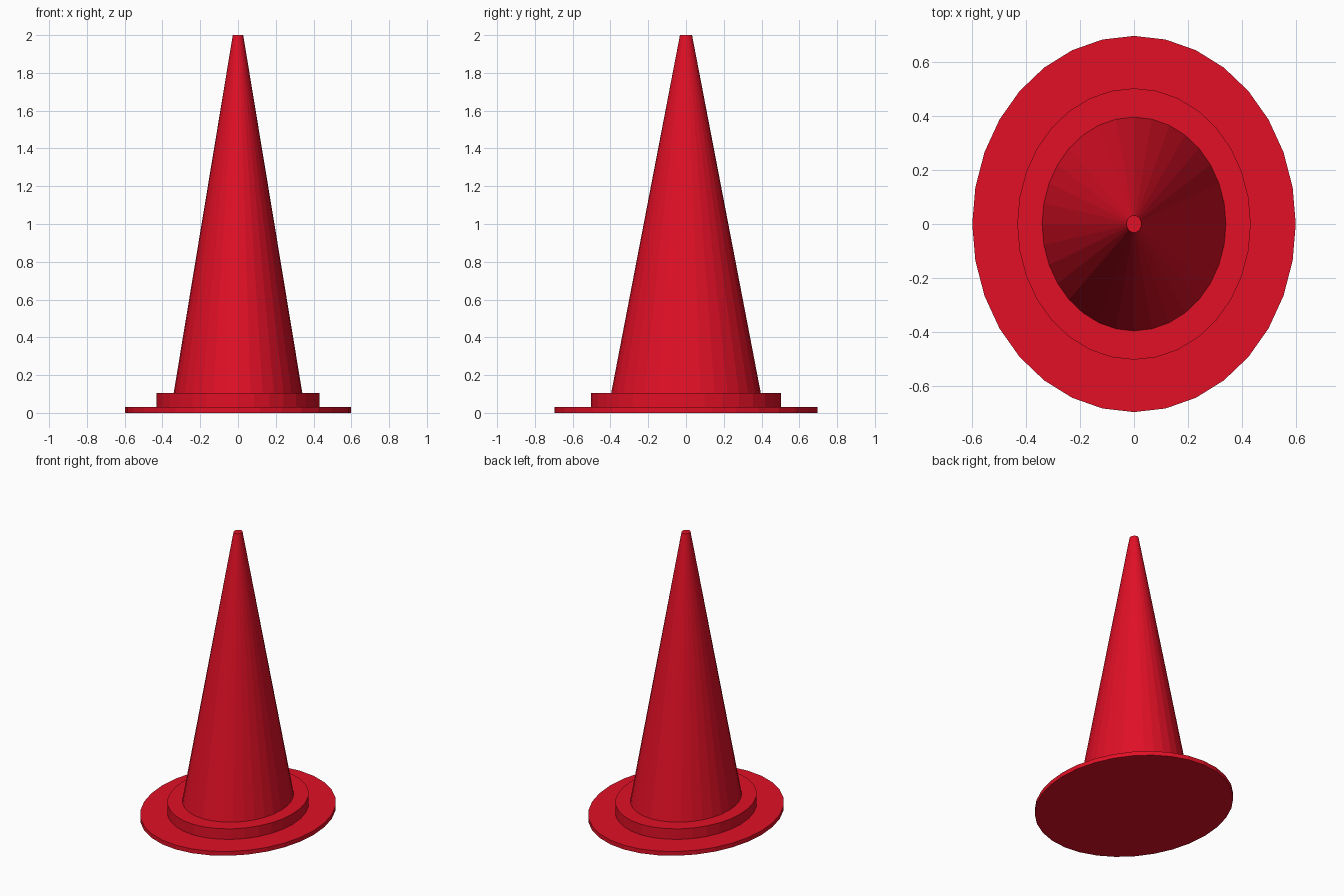
import bpy

if "Cube" in bpy.data.objects:
    bpy.data.objects.remove(bpy.data.objects["Cube"])

RED = (0.75, 0.005, 0.019, 1.0)
red = bpy.data.materials.new("red")
red.use_nodes = True
red.diffuse_color = RED
red.node_tree.nodes["Principled BSDF"].inputs["Base Color"].default_value = RED

STRETCH = 0.86  # every part is narrower in x than in y


def oval_part(name, bottom_radius, top_radius, low, high):
    """Flat-faced oval disc or truncated cone between two heights."""
    bpy.ops.mesh.primitive_cone_add(
        vertices=32, radius1=bottom_radius, radius2=top_radius,
        depth=high - low, location=(0, 0, (low + high) / 2))
    part = bpy.context.object
    part.name = name
    part.scale.x = STRETCH
    bpy.ops.object.transform_apply(location=False, rotation=False, scale=True)
    part.data.materials.append(red)
    return part


# Wide thin brim, raised collar and tall tapered body
oval_part("brim", 0.697, 0.697, 0.0, 0.03)
oval_part("collar", 0.503, 0.503, 0.03, 0.105)
oval_part("cone_body", 0.396, 0.032, 0.105, 2.0)
